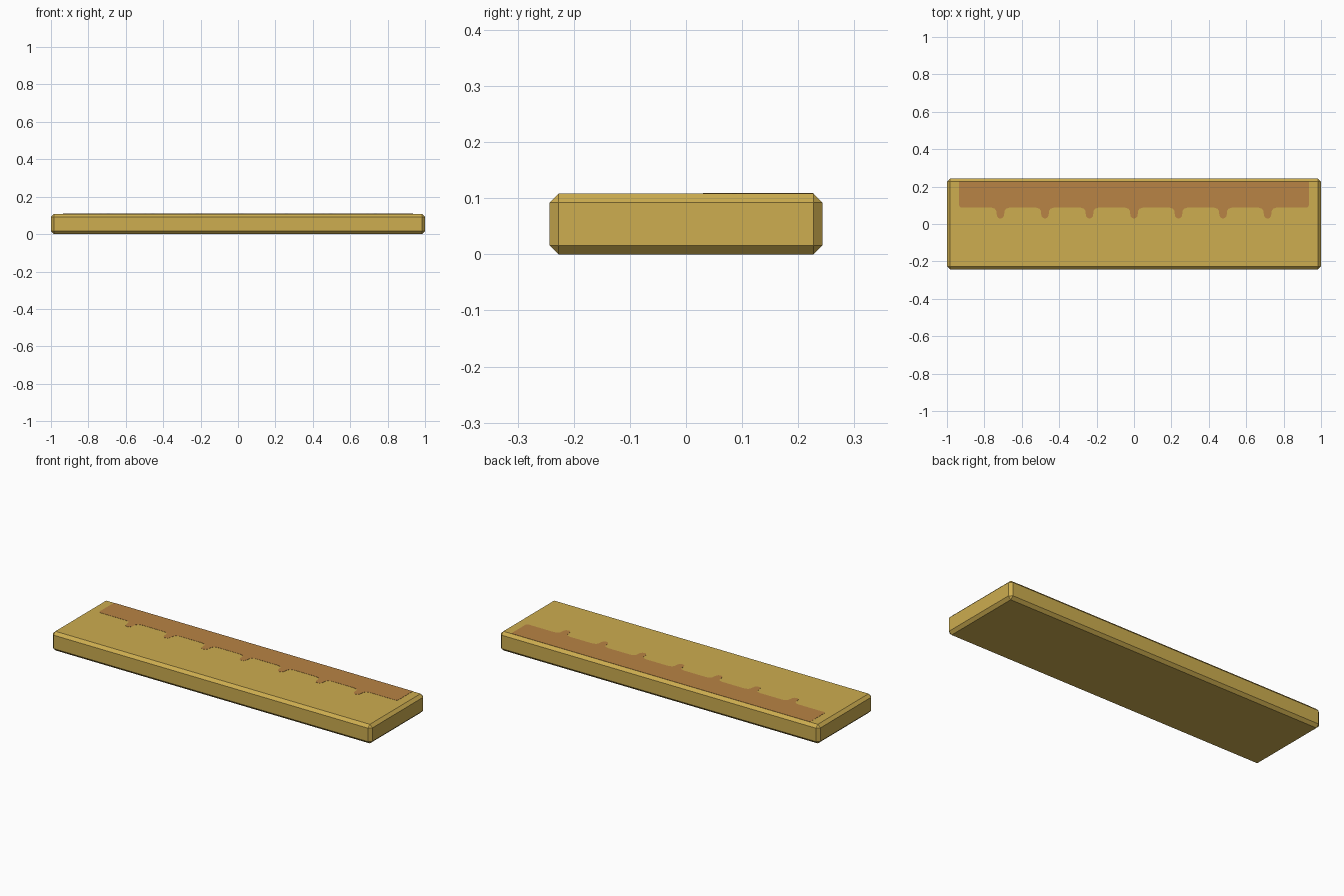
import bpy, bmesh

if "Cube" in bpy.data.objects:
    bpy.data.objects.remove(bpy.data.objects["Cube"])

def material(name, rgb):
    m = bpy.data.materials.new(name)
    m.diffuse_color = (*rgb, 1)
    m.use_nodes = True
    m.node_tree.nodes["Principled BSDF"].inputs["Base Color"].default_value = m.diffuse_color
    return m

def add_object(name, bm, mat):
    bmesh.ops.recalc_face_normals(bm, faces=bm.faces)
    me = bpy.data.meshes.new(name)
    bm.to_mesh(me)
    bm.free()
    me.materials.append(mat)
    ob = bpy.data.objects.new(name, me)
    bpy.context.collection.objects.link(ob)
    return ob

tan = material("golden_tan", (0.61, 0.418, 0.08))
brown = material("caramel_brown", (0.479, 0.227, 0.058))

W, D, H, C = 2.0, 0.486, 0.108, 0.016

# Chamfered plank
bm = bmesh.new()
bmesh.ops.create_cube(bm, size=1)
for v in bm.verts:
    v.co.x *= W
    v.co.y *= D
    v.co.z = (v.co.z + 0.5) * H
bmesh.ops.bevel(bm, geom=bm.edges[:], offset=C, segments=1, affect='EDGES')
add_object("plank", bm, tan)

# Thin dripping stain along the back of the top face
back, edge = D / 2 - C, 0.088
half_drip = [(0.048, 0), (0.03, -0.006), (0.022, -0.018),
             (0.019, -0.044), (0.013, -0.054), (0.005, -0.058)]
outline = [(-0.935, back), (-0.935, edge + 0.011), (-0.931, edge + 0.003), (-0.923, edge)]
for i in range(-3, 4):
    x = i * 0.238
    outline += [(x - dx, edge + dy) for dx, dy in half_drip]
    outline += [(x + dx, edge + dy) for dx, dy in reversed(half_drip)]
outline += [(0.923, edge), (0.931, edge + 0.003), (0.935, edge + 0.011), (0.935, back)]

bm = bmesh.new()
face = bm.faces.new([bm.verts.new((x, y, H - 0.001)) for x, y in outline])
ext = bmesh.ops.extrude_face_region(bm, geom=[face])
for v in ext["geom"]:
    if isinstance(v, bmesh.types.BMVert):
        v.co.z = H + 0.001
add_object("drip_stain", bm, brown)
